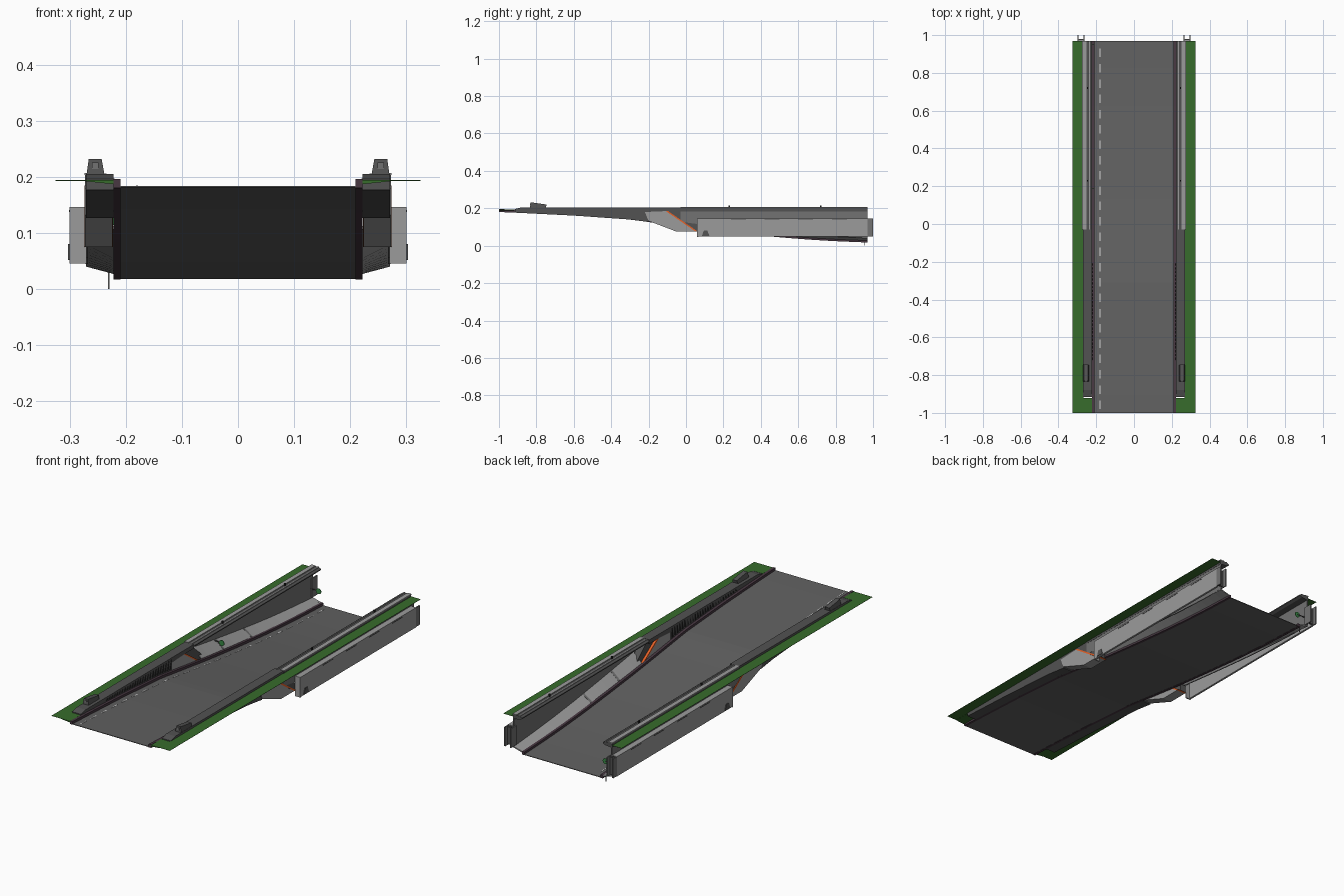
import bpy, bmesh, math

if "Cube" in bpy.data.objects:
    bpy.data.objects.remove(bpy.data.objects["Cube"])

def mat(name, r, g, b):
    m = bpy.data.materials.new(name)
    m.diffuse_color = (r, g, b, 1)
    m.use_nodes = True
    m.node_tree.nodes["Principled BSDF"].inputs["Base Color"].default_value = m.diffuse_color
    return m

GRASS = mat("grass green", .038, .15, .025)
ROAD = mat("asphalt grey", .12, .12, .12)
DARK = mat("dark concrete", .085, .085, .085)
MID = mat("mid concrete", .17, .17, .17)
LIGHT = mat("light concrete", .33, .33, .33)
KERB = mat("kerb plum", .065, .04, .055)
ORANGE = mat("orange trim", .8, .12, .02)
WHITE = mat("line white", .7, .7, .7)
SIGN = mat("sign green", .04, .25, .06)
BLACK = mat("recess black", .02, .02, .02)

def finish(bm, name, material):
    bmesh.ops.recalc_face_normals(bm, faces=bm.faces)
    me = bpy.data.meshes.new(name)
    bm.to_mesh(me)
    bm.free()
    me.materials.append(material)
    ob = bpy.data.objects.new(name, me)
    bpy.context.collection.objects.link(ob)
    return ob

# solid swept along y; section(y) returns a closed list of (x, z)
def loft(name, ys, section, material, s=1):
    bm = bmesh.new()
    rings = [[bm.verts.new((s * x, y, z)) for x, z in section(y)] for y in ys]
    n = len(rings[0])
    for a, b in zip(rings, rings[1:]):
        for i in range(n):
            bm.faces.new((a[i], a[(i + 1) % n], b[(i + 1) % n], b[i]))
    bm.faces.new(rings[0])
    bm.faces.new(rings[-1])
    return finish(bm, name, material)

# side profile of (y, z) extruded across x
def prism(name, pts, x0, x1, material, s=1):
    bm = bmesh.new()
    a = [bm.verts.new((s * x0, y, z)) for y, z in pts]
    b = [bm.verts.new((s * x1, y, z)) for y, z in pts]
    n = len(pts)
    for i in range(n):
        bm.faces.new((a[i], a[(i + 1) % n], b[(i + 1) % n], b[i]))
    bm.faces.new(a)
    bm.faces.new(b)
    return finish(bm, name, material)

def box(name, x0, x1, y0, y1, z0, z1, material, s=1):
    return prism(name, [(y0, z0), (y1, z0), (y1, z1), (y0, z1)], x0, x1, material, s)

def rect(x0, x1, z0, z1):
    return [(x0, z0), (x1, z0), (x1, z1), (x0, z1)]

def span(a, b, n):
    return [a + (b - a) * i / n for i in range(n + 1)]

# height of the descending road
PROFILE = [(-1, .184), (-.9, .18), (-.6, .165), (-.3, .144), (-.1, .117), (.1, .091),
           (.3, .069), (.5, .049), (.65, .037), (.8, .028), (.97, .021)]

def road(y):
    for (a, za), (b, zb) in zip(PROFILE, PROFILE[1:]):
        if y <= b:
            return za + (zb - za) * (y - a) / (b - a)
    return PROFILE[-1][1]

FULL = span(-1, .97, 40)
loft("road_surface", FULL, lambda y: rect(-.21, .21, road(y) - .003, road(y)), ROAD)

# dashed lane line
for i in range(24):
    y = -.98 + i * .081
    loft("lane_dash", [y, y + .045], lambda v: rect(-.182, -.178, road(v), road(v) + .001), WHITE)

for s, side in ((1, "right"), (-1, "left")):
    # kerb and grass verge
    loft("kerb_" + side, FULL, lambda y: rect(.209, .222, road(y) - .004, road(y) + .012), KERB, s)
    box("grass_verge_" + side, .268, .325, -1, .97, .193, .194, GRASS, s)
    loft("grass_front_" + side, [-1, -.92],
         lambda y: [(.222, .187), (.27, .192), (.27, .194), (.222, .194)], GRASS, s)

    # upper approach wall
    loft("approach_wall_" + side, [-.915] + span(-.88, -.2, 14),
         lambda y: rect(.222, .271, road(y) - .004, .205 if y > -.9 else .196), DARK, s)
    # toothed recesses along the inner face
    for i in range(26):
        y = -.72 + i * .02
        prism("tooth_recess", [(y, road(y) + .017), (y + .013, road(y) + .017), (y + .013, .197)],
              .220, .223, BLACK, s)
    # tapered block on the wall end
    bm = bmesh.new()
    rings = []
    for y, zt in ((-.83, .232), (-.745, .22)):
        rings.append([bm.verts.new((s * x, y - (.004 if z < .21 else 0), z))
                      for x, z in ((.238, .204), (.27, .204), (.266, zt), (.243, zt))])
    for i in range(4):
        j = (i + 1) % 4
        bm.faces.new((rings[0][i], rings[0][j], rings[1][j], rings[1][i]))
    bm.faces.new(rings[0])
    bm.faces.new(rings[1])
    finish(bm, "end_block_" + side, DARK)
    box("block_plate_" + side, .249, .26, -.835, -.829, .214, .226, MID, s)

    # slanted transition block, orange joint and closing wedge
    prism("transition_cap_" + side, [(-.2, .18), (-.1, .185), (-.03, .185), (-.03, .205), (-.2, .205)],
          .222, .271, DARK, s)
    prism("transition_block_" + side, [(-.22, .18), (-.108, .185), (.052, .075), (-.05, .075), (-.2, .132)],
          .224, .273, LIGHT, s)
    prism("orange_joint_" + side, [(-.108, .185), (-.096, .185), (.064, .075), (.052, .075)],
          .223, .274, ORANGE, s)
    prism("transition_wedge_" + side, [(-.096, .185), (-.03, .195), (.064, .11), (.064, .075)],
          .235, .271, DARK, s)

    # lower cutting: sloped bench, back wall, coping
    def bench(y):
        r = road(y)
        h = .062 - .038 * y
        return [(.222, r + .006), (.271, r + h - .006), (.271, r + h), (.222, r + .012)]
    loft("sloped_bench_" + side, span(.03, .97, 18), bench, LIGHT, s)
    for y in (.2, .42):
        loft("bench_joint", [y, y + .012],
             lambda v: [(x, z + .001) for x, z in bench(v)], MID, s)
    loft("back_wall_" + side, span(-.03, .97, 10),
         lambda y: rect(.267, .272, max(.045, road(y) + .02), .19), MID, s)
    loft("coping_" + side, [-.03, .97],
         lambda y: [(.222, .193), (.235, .186), (.273, .183), (.273, .204), (.24, .204), (.222, .198)], DARK, s)
    box("coping_cap_" + side, .252, .274, -.03, .97, .203, .207, LIGHT, s)
    box("coping_rail_" + side, .234, .239, -.03, .97, .2, .206, LIGHT, s)
    for y in (.23, .72):
        box("lamp_stub", .243, .249, y - .004, y + .004, .203, .216, BLACK, s)

    # outer retaining wall with flanged end
    box("outer_wall_" + side, .29, .3, .062, .97, .048, .145, LIGHT, s)
    box("outer_wall_front_" + side, .27, .3, .06, .066, .046, .145, LIGHT, s)
    box("outer_wall_top_" + side, .27, .3, .06, .97, .141, .146, LIGHT, s)
    box("end_flange_inner_" + side, .262, .268, .955, 1, .05, .145, MID, s)
    box("end_flange_outer_" + side, .294, .3, .965, 1, .05, .145, MID, s)
    box("end_web_" + side, .266, .296, .972, .98, .055, .14, DARK, s)
    prism("wall_bracket_" + side, [(.085, .052), (.125, .052), (.115, .08), (.095, .08)],
          .298, .303, DARK, s)
    for i in range(4):
        box("wall_slot", .2995, .301, .24 + i * .18, .32 + i * .18, .137, .141, DARK, s)

# green round signs and the thin marker post on the left
for y, z in ((.19, .128), (.95, .095)):
    bpy.ops.mesh.primitive_cylinder_add(vertices=16, radius=.014, depth=.003,
                                        location=(-.222, y, z), rotation=(math.pi / 2, 0, 0))
    ob = bpy.context.object
    ob.name = "round_sign"
    ob.data.materials.append(SIGN)
    box("sign_arm", -.268, -.222, y + .001, y + .004, z - .002, z + .002, DARK)
box("marker_post", -.232, -.229, .955, .958, 0, .036, MID)
